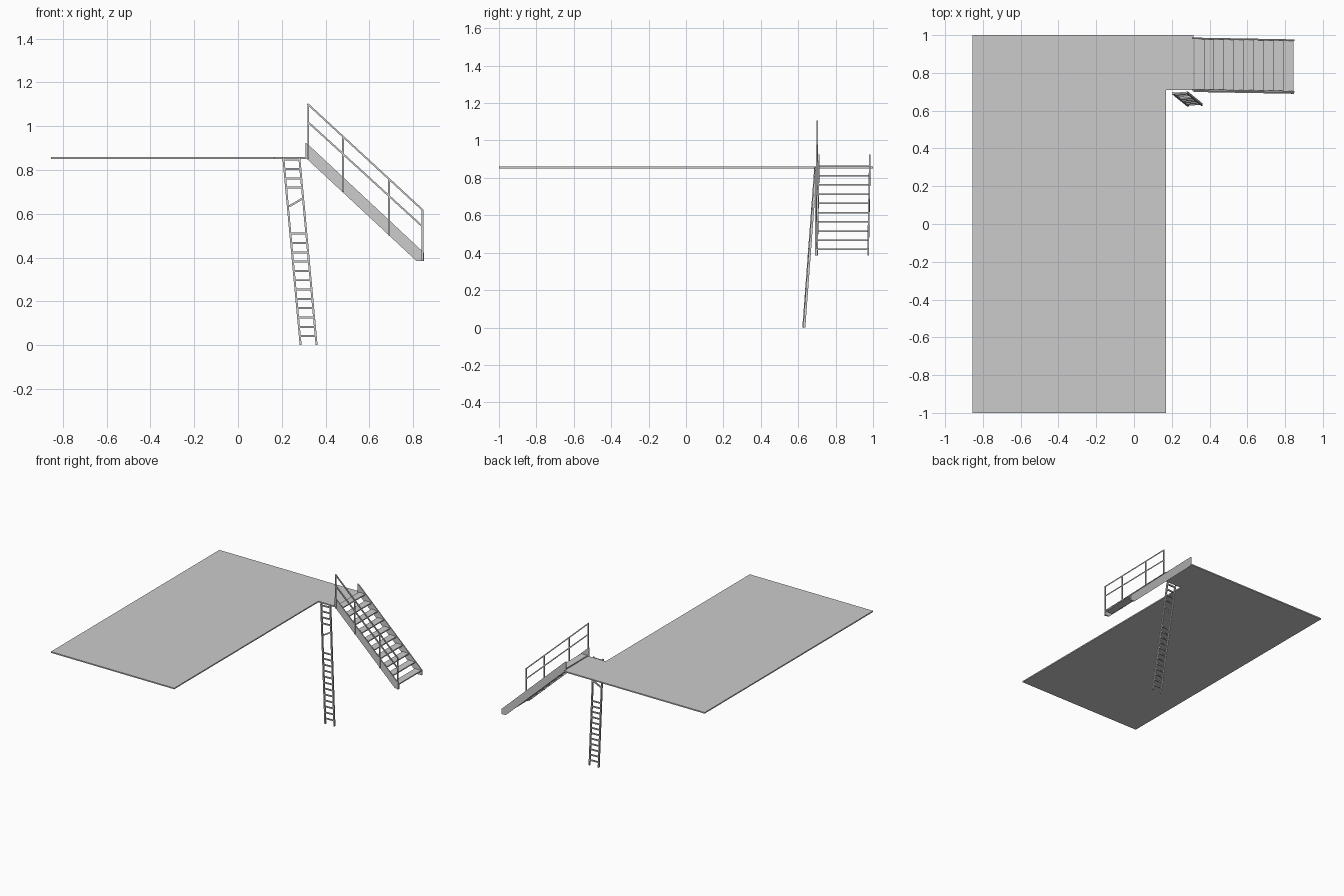
import bpy, bmesh
from math import radians
from mathutils import Vector

if "Cube" in bpy.data.objects:
    bpy.data.objects.remove(bpy.data.objects["Cube"])


def make(name, bm):
    bmesh.ops.recalc_face_normals(bm, faces=bm.faces)
    me = bpy.data.meshes.new(name)
    bm.to_mesh(me)
    bm.free()
    ob = bpy.data.objects.new(name, me)
    bpy.context.collection.objects.link(ob)
    return ob


def prism(name, points, depth):
    """Extrude a planar outline along the depth vector."""
    bm = bmesh.new()
    face = bm.faces.new([bm.verts.new(p) for p in points])
    new = bmesh.ops.extrude_face_region(bm, geom=[face])["geom"]
    # keep the starting cap so the solid is closed
    bmesh.ops.translate(bm, vec=depth, verts=[v for v in new if isinstance(v, bmesh.types.BMVert)])
    if not face.is_valid:
        bmesh.ops.holes_fill(bm, edges=bm.edges)
    return make(name, bm)


def bar(name, a, b, w, d):
    """Rectangular bar from a to b, w across in the facing plane, d deep in y."""
    a, b = Vector(a), Vector(b)
    t = (b - a).normalized()
    side = t.cross(Vector((0, 1, 0))).normalized() * w / 2
    deep = side.cross(t).normalized() * d / 2
    return prism(name, [a + side + deep, a - side + deep, a - side - deep, a + side - deep], b - a)


# platform with landing
prism("platform", [(x, y, 0.851) for x, y in [
    (-0.855, -1), (0.17, -1), (0.17, 0.71), (0.315, 0.71), (0.315, 1), (-0.855, 1)]], (0, 0, 0.009))


def skew(x):
    """The stair runs slightly off the x axis."""
    return -0.018 * (x - 0.31)


# stringers
profile = [(0.308, 0.925), (0.308, 0.857), (0.815, 0.385), (0.849, 0.385), (0.849, 0.423), (0.318, 0.919)]
for name, y in (("near_stringer", 0.706), ("far_stringer", 0.979)):
    prism(name, [(x, y + skew(x), z) for x, z in profile], (0, 0.008, 0))

# treads
for i in range(10):
    x0, z = 0.319 + i * 0.0525, 0.857 - i * 0.0493
    x1 = x0 + 0.053
    prism(f"tread_{i}", [(x0, 0.712 + skew(x0), z), (x1, 0.712 + skew(x1), z),
                         (x1, 0.981 + skew(x1), z), (x0, 0.981 + skew(x0), z)], (0, 0, 0.008))

# handrail on the near side
RY = 0.703
for i, (x, z0, z1) in enumerate([(0.321, 0.85, 1.10), (0.480, 0.70, 0.952),
                                 (0.690, 0.502, 0.758), (0.843, 0.385, 0.618)]):
    y = RY + skew(x)
    bar(f"rail_post_{i}", (x, y, z0), (x, y, z1), 0.008, 0.008)
for name, z0, z1 in (("top_rail", 1.103, 0.616), ("middle_rail", 1.022, 0.540)):
    bar(name, (0.317, RY + skew(0.317), z0), (0.845, RY + skew(0.845), z1), 0.008, 0.008)

# leaning ladder
L0, L1 = Vector((0.286, 0.628, 0.001)), Vector((0.207, 0.692, 0.859))
across = Vector((0.073, 0.004, 0))


def on_ladder(z, right):
    return L0.lerp(L1, z / 0.86) + across * right


for name, r in (("ladder_left_rail", 0), ("ladder_right_rail", 1)):
    bar(name, on_ladder(0, r), on_ladder(0.86, r), 0.009, 0.012)
rungs = [0.04 + 0.0427 * i for i in range(12)] + [0.72 + 0.0427 * i for i in range(4)]
for i, z in enumerate(rungs):
    bar(f"ladder_rung_{i}", on_ladder(z, 0), on_ladder(z, 1), 0.009, 0.009)

# loose rung hanging from the right rail
bar("broken_rung", on_ladder(0.635, 0.1), on_ladder(0.672, 1), 0.009, 0.009)
